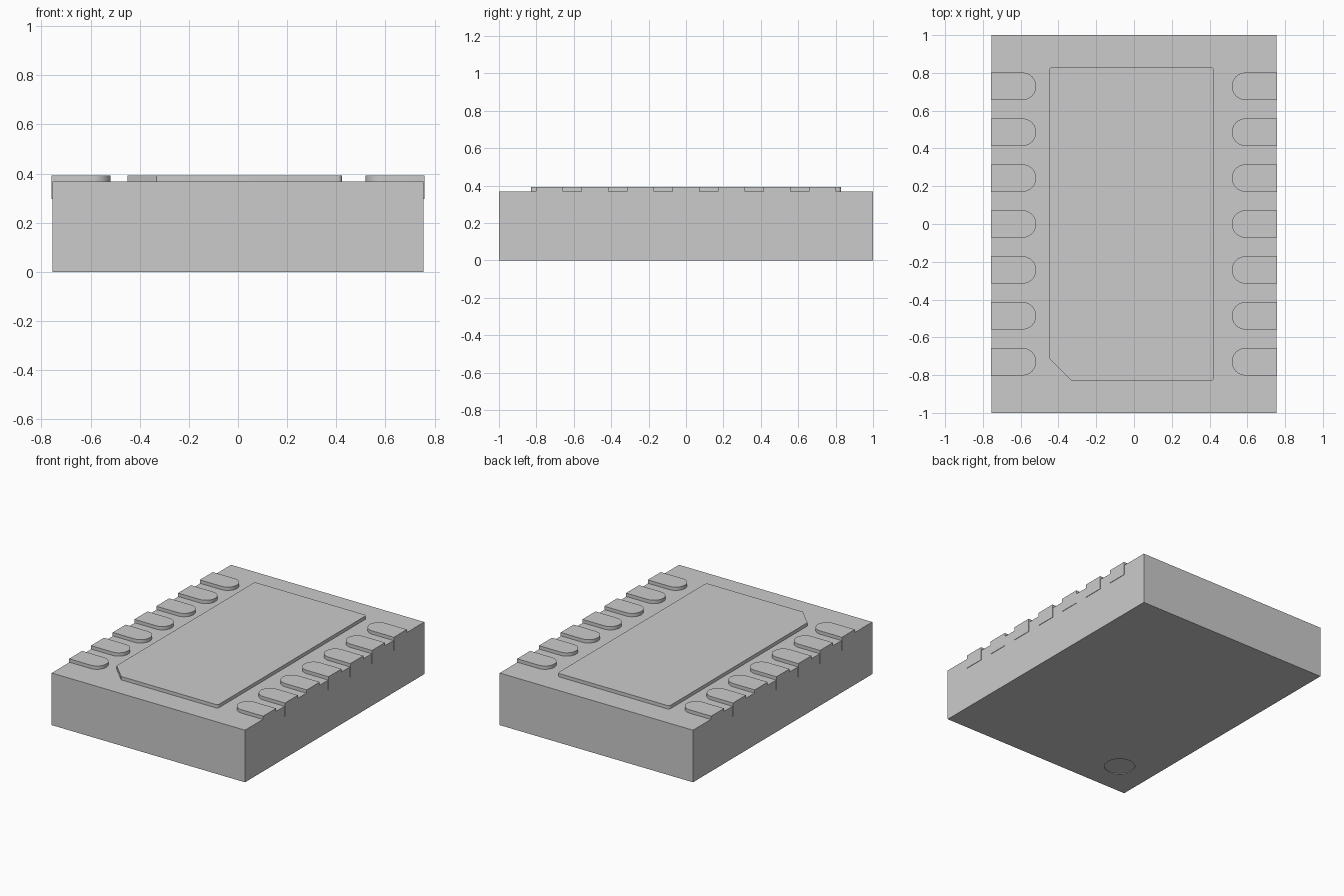
import bpy
import bmesh
from math import pi, sin, cos, radians

if "Cube" in bpy.data.objects:
    bpy.data.objects.remove(bpy.data.objects["Cube"])

BODY_X, BODY_Y, BODY_TOP = 0.755, 1.0, 0.368
PAD_TOP, PAD_OUT, PAD_IN, LEG_BOTTOM = 0.392, 0.758, 0.518, 0.297
PAD_R, PITCH = 0.0725, 0.243


def arc(cx, cy, r, a0, a1, n):
    return [(cx + r * cos(radians(a0 + (a1 - a0) * i / n)),
             cy + r * sin(radians(a0 + (a1 - a0) * i / n))) for i in range(n + 1)]


def extrude(bm, outline, z0, z1):
    """Add a closed prism over an outline running anticlockwise."""
    low = [bm.verts.new((x, y, z0)) for x, y in outline]
    high = [bm.verts.new((x, y, z1)) for x, y in outline]
    bm.faces.new(low[::-1])
    bm.faces.new(high)
    for i in range(len(low)):
        j = (i + 1) % len(low)
        bm.faces.new((low[i], low[j], high[j], high[i]))


def rect(x0, x1, y0, y1):
    return [(x0, y0), (x1, y0), (x1, y1), (x0, y1)]


def make(name, prisms, smooth=False):
    bm = bmesh.new()
    for p in prisms:
        extrude(bm, *p)
    mesh = bpy.data.meshes.new(name)
    bm.to_mesh(mesh)
    bm.free()
    ob = bpy.data.objects.new(name, mesh)
    bpy.context.collection.objects.link(ob)
    if smooth:
        bpy.ops.object.select_all(action='DESELECT')
        bpy.context.view_layer.objects.active = ob
        ob.select_set(True)
        bpy.ops.object.shade_smooth_by_angle(angle=radians(30))
    return ob


# Package body with a shallow round orientation mark in the underside
body = make("package_body", [(rect(-BODY_X, BODY_X, -BODY_Y, BODY_Y), 0, BODY_TOP)])
cutter = make("mark_cutter", [(arc(-0.507, -0.75, 0.1, 0, 352.5, 47), -0.05, 0.005)])
cutter.hide_render = True
cutter.hide_set(True)
cut = body.modifiers.new("orientation_mark", 'BOOLEAN')
cut.operation = 'DIFFERENCE'
cut.solver = 'EXACT'
cut.object = cutter

# Large centre pad: three small rounded corners and one chamfer
x0, x1, h, r = -0.45, 0.423, 0.83, 0.018
outline = ([(x0, -0.712), (-0.332, -h)]
           + arc(x1 - r, -h + r, r, -90, 0, 6)
           + arc(x1 - r, h - r, r, 0, 90, 6)
           + arc(x0 + r, h - r, r, 90, 180, 6))
make("centre_pad", [(outline, BODY_TOP, PAD_TOP)], smooth=True)

# Round-ended contact pads that fold down the side, mirrored to both sides
for i in range(7):
    y = (i - 3) * PITCH
    top = ([(PAD_OUT, y - PAD_R), (PAD_OUT, y + PAD_R)]
           + arc(PAD_IN + PAD_R, y, PAD_R, 90, 270, 24))
    side = rect(BODY_X - 0.01, PAD_OUT, y - PAD_R, y + PAD_R)
    pad = make(f"contact_pad_{i + 1}",
               [(top, BODY_TOP, PAD_TOP), (side, LEG_BOTTOM, BODY_TOP)], smooth=True)
    mirror = pad.modifiers.new("both_sides", 'MIRROR')
    mirror.use_axis = (True, False, False)
    mirror.use_mirror_merge = False
